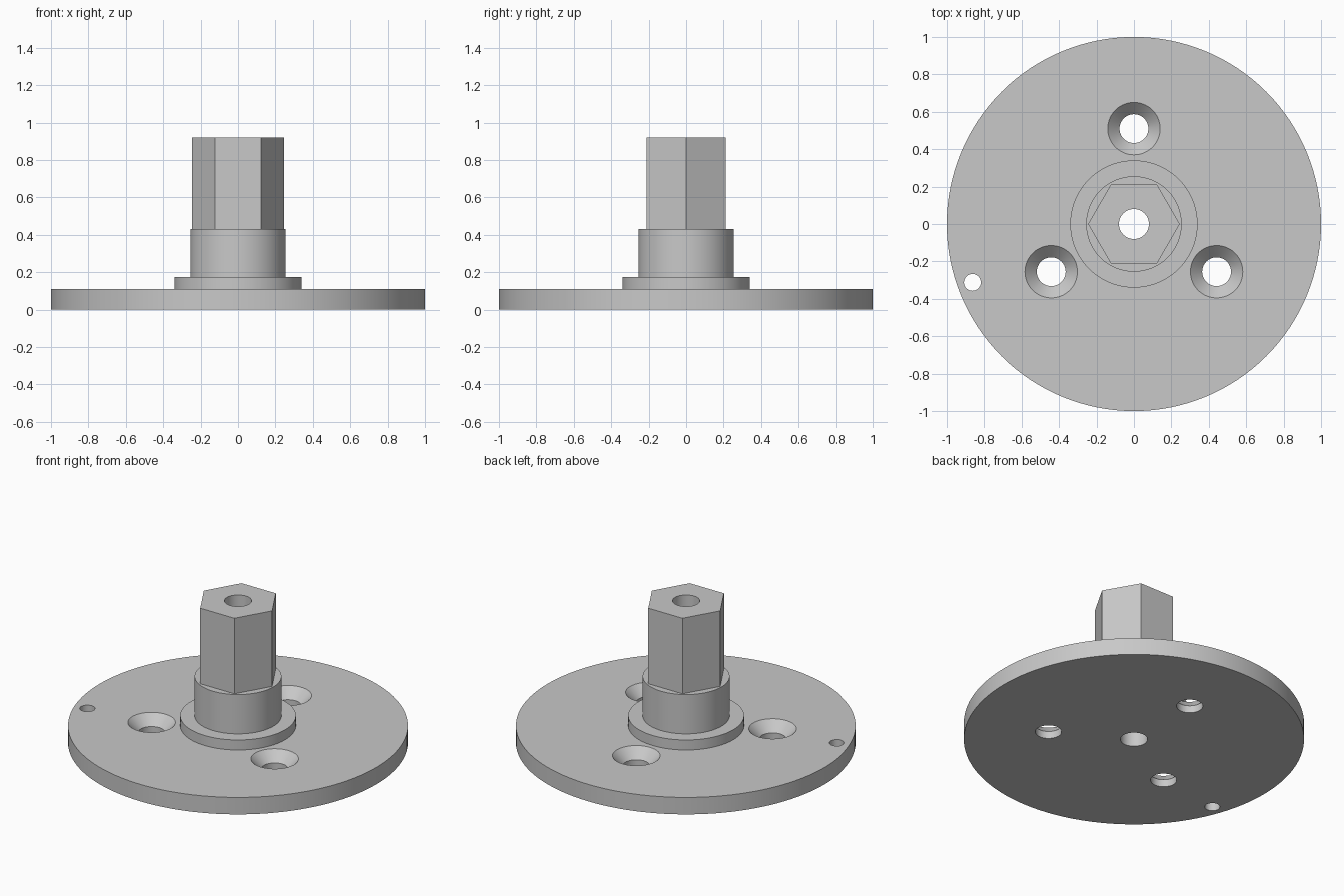
import bpy
import bmesh
from math import cos, sin, radians, tau

cube = bpy.data.objects.get("Cube")
if cube:
    bpy.data.objects.remove(cube, do_unlink=True)

# Single plain metal colour
COLOUR = (0.58, 0.58, 0.58, 1)
metal = bpy.data.materials.new("grey metal")
metal.use_nodes = True
metal.diffuse_color = COLOUR
metal.node_tree.nodes["Principled BSDF"].inputs["Base Color"].default_value = COLOUR


def turned(name, profile, sides=96, at=(0, 0)):
    """Closed solid turned about a vertical axis from (radius, z) pairs."""
    bm = bmesh.new()
    rings = [[bm.verts.new((at[0] + r * cos(tau * i / sides),
                            at[1] + r * sin(tau * i / sides), z))
              for i in range(sides)] for r, z in profile]
    for low, high in zip(rings, rings[1:]):
        for i in range(sides):
            j = (i + 1) % sides
            bm.faces.new((low[i], low[j], high[j], high[i]))
    bm.faces.new(rings[0][::-1])
    bm.faces.new(rings[-1])
    mesh = bpy.data.meshes.new(name)
    bm.to_mesh(mesh)
    bm.free()
    mesh.materials.append(metal)
    obj = bpy.data.objects.new(name, mesh)
    bpy.context.collection.objects.link(obj)
    return obj


def combine(body, tool, operation):
    """Apply a boolean and discard the tool solid."""
    tool.hide_render = True
    bpy.context.view_layer.objects.active = body
    mod = body.modifiers.new(tool.name, "BOOLEAN")
    mod.operation = operation
    mod.solver = "EXACT"
    mod.object = tool
    bpy.ops.object.modifier_apply(modifier=mod.name)
    bpy.data.objects.remove(tool, do_unlink=True)


PLATE_TOP, FLANGE_TOP, HUB_TOP, HEX_TOP = 0.11, 0.175, 0.43, 0.92

# Round plate with stepped flange and hub
body = turned("flanged_hex_hub", [
    (1.0, 0), (1.0, PLATE_TOP), (0.34, PLATE_TOP), (0.34, FLANGE_TOP),
    (0.255, FLANGE_TOP), (0.255, HUB_TOP)], sides=128)

# Hexagonal drive shaft
combine(body, turned("hex_shaft", [(0.245, 0.3), (0.245, HEX_TOP)], sides=6), "UNION")

# Central bore
combine(body, turned("bore", [(0.08, -0.1), (0.08, 1.1)], sides=48), "DIFFERENCE")

# Three countersunk screw holes
for angle in (90, 210, 330):
    at = (0.51 * cos(radians(angle)), 0.51 * sin(radians(angle)))
    screw = turned("screw_hole", [
        (0.077, -0.1), (0.077, PLATE_TOP - 0.063),
        (0.14, PLATE_TOP), (0.14, 0.2)], sides=64, at=at)
    combine(body, screw, "DIFFERENCE")

# Small locating hole near the rim
combine(body, turned("pin_hole", [(0.045, -0.1), (0.045, 0.2)], sides=40,
                     at=(-0.863, -0.312)), "DIFFERENCE")

# Smooth round walls, crisp edges
bpy.ops.object.select_all(action="DESELECT")
body.select_set(True)
bpy.context.view_layer.objects.active = body
bpy.ops.object.shade_smooth_by_angle(angle=radians(30))
